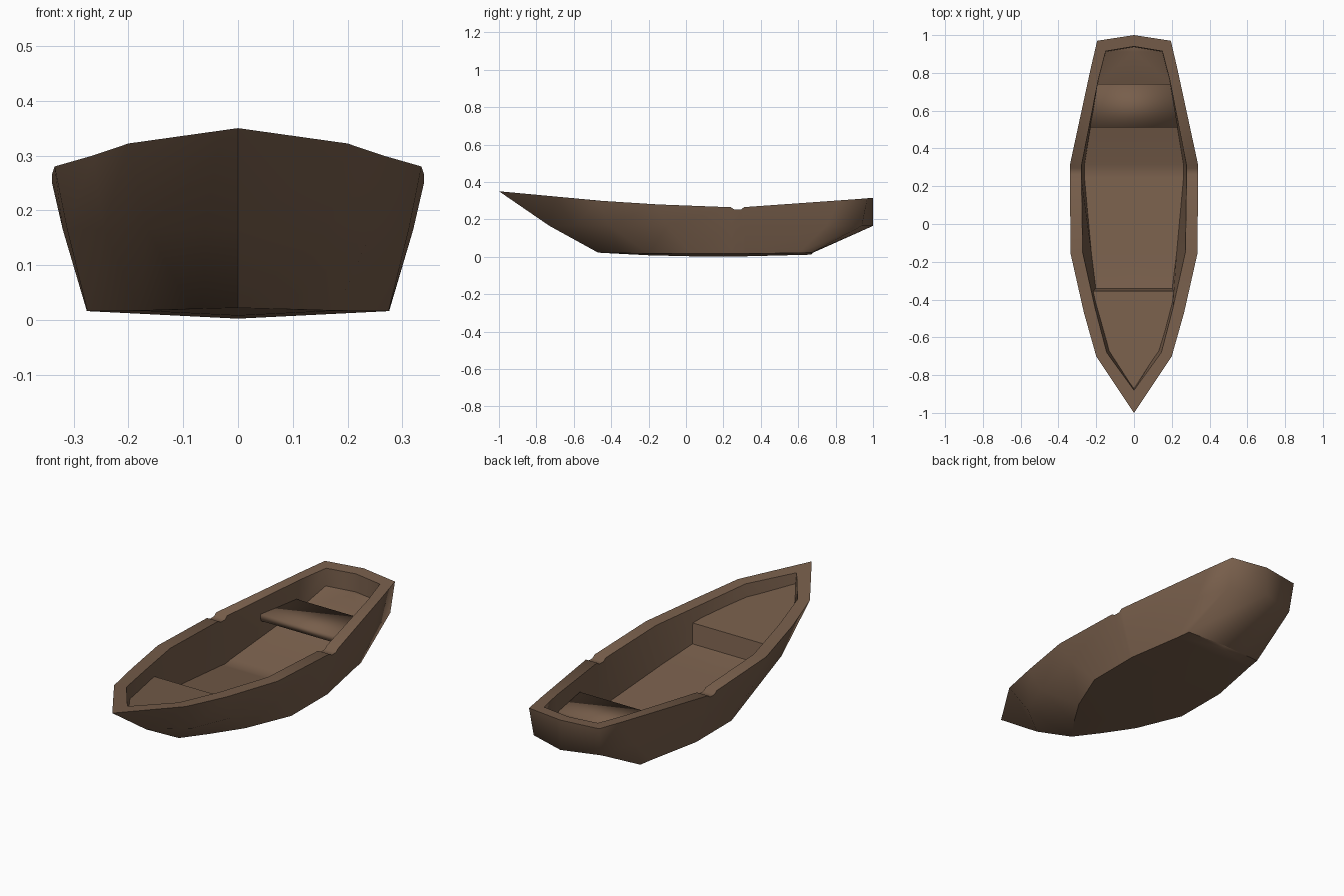
import bpy
import bmesh

default = bpy.data.objects.get("Cube")
if default:
    bpy.data.objects.remove(default, do_unlink=True)

wood = bpy.data.materials.new("brown_wood")
colour = (0.185, 0.112, 0.07, 1)
wood.use_nodes = True
wood.diffuse_color = colour
wood.node_tree.nodes["Principled BSDF"].inputs["Base Color"].default_value = colour

NOTCH = 4                       # station carrying the oar notch
NOTCH_STEPS = ((-0.035, 0), (-0.015, 0.012), (0.02, 0.012), (0.035, 0))


def lerp_table(table, y):
    """Height at y from a short table of (y, z) points."""
    for (y0, z0), (y1, z1) in zip(table, table[1:]):
        if y <= y1:
            t = max(0, (y - y0) / (y1 - y0))
            return z0 + (z1 - z0) * t
    return table[-1][1]


def outline(points, heights, notched=False):
    """Half outline from bow to stern, with the notch station split in four."""
    result = []
    for i, (x, y) in enumerate(points):
        steps = NOTCH_STEPS if i == NOTCH else ((0, 0),)
        for dy, drop in steps:
            z = lerp_table(heights, y + dy)
            result.append((x, y + dy, z - drop if notched else z))
    return result


def finish(name, bm, smooth=True):
    bmesh.ops.recalc_face_normals(bm, faces=bm.faces[:])
    for face in bm.faces:
        face.smooth = smooth
    mesh = bpy.data.meshes.new(name)
    bm.to_mesh(mesh)
    bm.free()
    mesh.materials.append(wood)
    obj = bpy.data.objects.new(name, mesh)
    bpy.context.scene.collection.objects.link(obj)
    return obj


def add_ring(bm, half):
    """Closed ring: right-hand half outline, then its mirror image."""
    mirrored = [(-x, y, z) for x, y, z in half[-2:0:-1]]
    return [bm.verts.new(p) for p in half + mirrored]


def add_cap(bm, ring, n, sag):
    """Bottom or floor, with a centre line lowered by sag times half width."""
    centre = [ring[0]]
    for v in ring[1:n - 1]:
        centre.append(bm.verts.new((0, v.co.y, v.co.z - sag * v.co.x)))
    centre.append(ring[n - 1])
    for side in (1, -1):
        for i in range(n - 1):
            outer_pair = tuple(ring[(side * j) % len(ring)] for j in (i, i + 1))
            quad = outer_pair + (centre[i + 1], centre[i])
            bm.faces.new(list(dict.fromkeys(quad)))


# Hull shell: bottom, bilge, outer rim, inner rim and floor outlines
sheer = ((-1, .35), (-.7, .322), (-.47, .3), (-.16, .28), (.28, .263), (.97, .312), (1, .315))
bottom = outline(((0, -.47), (.085, -.35), (.18, -.2), (.275, .03),
                  (.276, .28), (.225, .6), (.215, .67), (0, .68)),
                 ((-.47, .022), (-.16, .016), (.33, .016), (.68, .022)))
bilge = outline(((0, -.73), (.165, -.6), (.245, -.41), (.312, -.1),
                 (.32, .28), (.235, .75), (.19, .94), (0, 1)),
                ((-1, .165), (1, .165)))
outer = outline(((0, -1), (.2, -.7), (.265, -.47), (.335, -.16),
                 (.34, .275), (.23, .82), (.195, .97), (0, 1)), sheer, True)
inner = outline(((0, -.88), (.145, -.68), (.205, -.45), (.272, -.15),
                 (.278, .275), (.19, .76), (.15, .915), (0, .94)), sheer, True)
floor = outline(((0, -.87), (.128, -.67), (.2, -.36), (.226, -.15),
                 (.262, .28), (.19, .75), (.15, .912), (0, .937)),
                ((-.87, .275), (-.67, .245), (-.36, .135), (.28, .04),
                 (.75, .15), (.91, .22)))

bm = bmesh.new()
n = len(bottom)
rings = [add_ring(bm, half) for half in (bottom, bilge, outer, inner, floor)]
for a, b in zip(rings, rings[1:]):
    count = len(a)
    for i in range(count):
        j = (i + 1) % count
        bm.faces.new((a[i], a[j], b[j], b[i]))
    bm.edges.get((a[0], b[0])).smooth = False      # crisp stem
for k, ring in enumerate(rings):
    if k != 1:                                     # bilge stays soft
        for u, v in zip(ring, ring[1:] + ring[:1]):
            bm.edges.get((u, v)).smooth = False
add_cap(bm, rings[0], n, 0.05)
add_cap(bm, rings[4], n, 0)
finish("hull", bm)

# Raised bow deck with its step
bm = bmesh.new()
half = [(0, -.88, .288), (.138, -.68, .262), (.2, -.47, .24), (.222, -.355, .23)]
top = [bm.verts.new(p) for p in half]
top += [bm.verts.new((-x, y, z)) for x, y, z in half[:0:-1]]
bm.faces.new(top)
low = [bm.verts.new((s * .2, -.34, .125)) for s in (-1, 1)]
bm.faces.new((top[3], top[4], low[0], low[1]))
finish("bow_deck", bm, False)

# Softly shaded thwart near the stern
bm = bmesh.new()
bmesh.ops.create_cube(bm, size=1)
for v in bm.verts:
    back = v.co.y > 0
    v.co = (v.co.x * (.385 if back else .465), .74 if back else .512,
            .208 if v.co.z > 0 else .175)
finish("stern_seat", bm)
